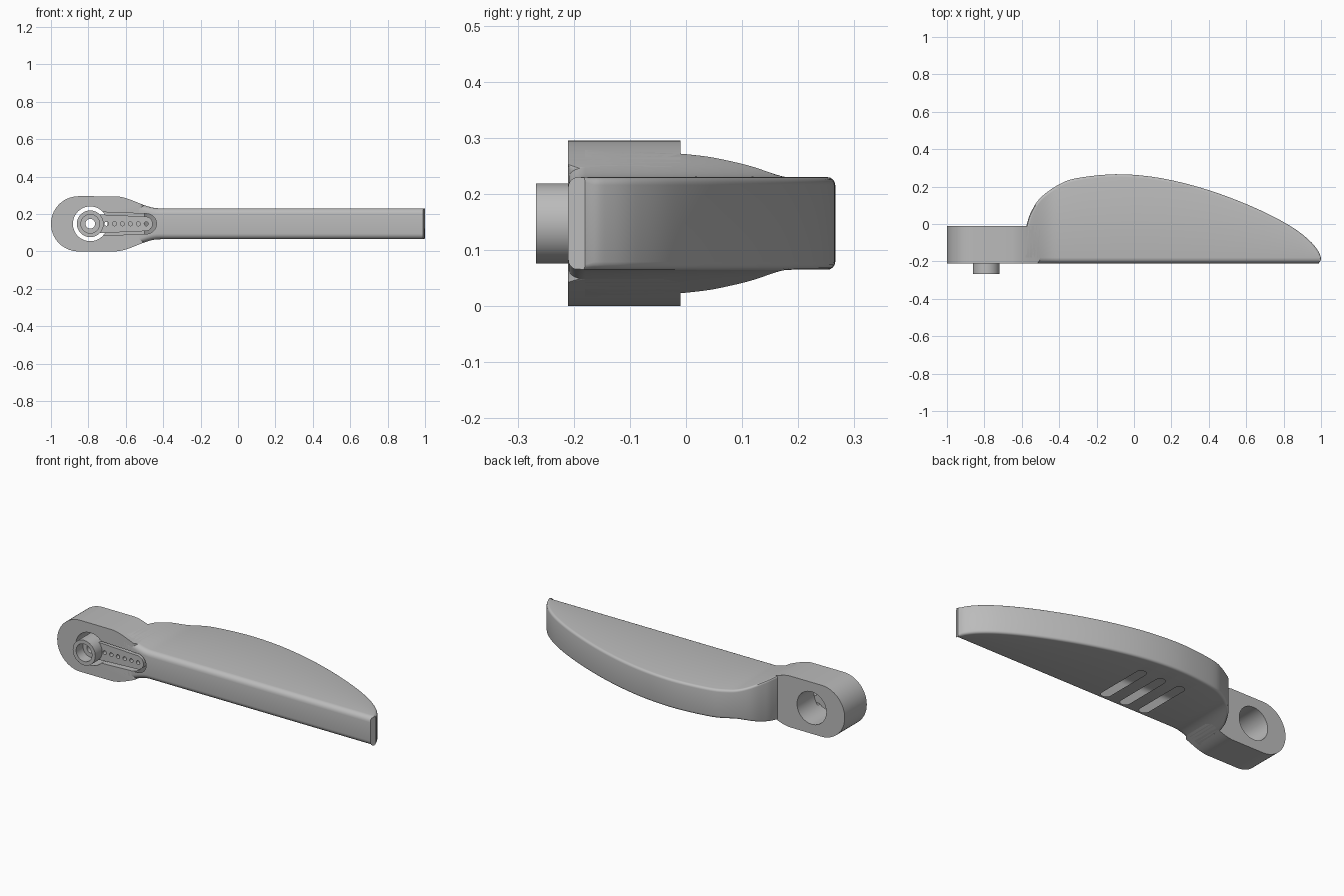
import bpy, bmesh, math
from mathutils import Vector

if "Cube" in bpy.data.objects:
    bpy.data.objects.remove(bpy.data.objects["Cube"], do_unlink=True)

ZC = 0.1475          # mid height
FRONT, HUB_BACK = -0.21, -0.01
HUB_X = -0.79        # shaft axis
ROUND = 0.03

mat = bpy.data.materials.new("plain grey")
mat.use_nodes = True
grey = (0.5, 0.5, 0.5, 1)
mat.diffuse_color = grey
mat.node_tree.nodes["Principled BSDF"].inputs["Base Color"].default_value = grey


def finish(bm, name):
    bmesh.ops.recalc_face_normals(bm, faces=bm.faces)
    mesh = bpy.data.meshes.new(name)
    bm.to_mesh(mesh)
    bm.free()
    mesh.materials.append(mat)
    ob = bpy.data.objects.new(name, mesh)
    bpy.context.collection.objects.link(ob)
    return ob


def prism(name, pts, axis, lo, hi, bevel=0):
    """Extrude a 2D outline along y or z, optionally rounding both rims."""
    bm = bmesh.new()
    place = (lambda u, v, t: (u, t, v)) if axis == "y" else (lambda u, v, t: (u, v, t))
    rings = [[bm.verts.new(place(u, v, t)) for u, v in pts] for t in (lo, hi)]
    n = len(pts)
    caps = [bm.faces.new(r) for r in rings]
    for i in range(n):
        j = (i + 1) % n
        bm.faces.new((rings[0][i], rings[0][j], rings[1][j], rings[1][i]))
    if bevel:
        rims = [e for f in caps for e in f.edges]
        bmesh.ops.bevel(bm, geom=rims, offset=bevel, segments=5, profile=0.5, affect="EDGES")
    return finish(bm, name)


def arc(cx, cy, r, a0, a1, n):
    angles = [math.radians(a0 + (a1 - a0) * i / n) for i in range(n + 1)]
    return [(cx + r * math.cos(a), cy + r * math.sin(a)) for a in angles]


def circle(cx, cy, r, n=48):
    return arc(cx, cy, r, 0, 360, n)[:-1]


def capsule(x1, r1, x2, r2):
    """Tapered slot outline along x at mid height."""
    return arc(x1, ZC, r1, 90, 270, 20) + arc(x2, ZC, r2, -90, 90, 20)


def cut(ob, cutter):
    cutter.hide_render = True
    m = ob.modifiers.new("cut", "BOOLEAN")
    m.operation, m.solver, m.object = "DIFFERENCE", "EXACT", cutter
    bpy.context.view_layer.objects.active = ob
    bpy.ops.object.modifier_apply(modifier=m.name)
    bpy.data.objects.remove(cutter, do_unlink=True)


def half_height(x):
    t = min(max((x + 0.66) / 0.24, 0), 1)
    return 0.1475 - 0.065 * t * t * (3 - 2 * t)


# Hub: rounded end flowing into the flare
top = [(-0.65 + 0.15 * i / 10, ZC + half_height(-0.65 + 0.15 * i / 10)) for i in range(11)]
bottom = [(x, 2 * ZC - z) for x, z in top]
hub = prism("hub", arc(-0.8525, ZC, 0.1475, 90, 270, 28) + bottom + top[::-1],
            "y", FRONT, HUB_BACK, ROUND)

# Blade: rounded sections lofted along its curved back edge
knots = [Vector(p) for p in (
    (-.58, -.04), (-.57, .01), (-.55, .065), (-.5, .14), (-.4, .212), (-.3, .246),
    (-.1, .266), (.1, .252), (.3, .21), (.5, .146), (.7, .062), (.85, -.02),
    (.94, -.09), (.985, -.145), (1, -.18))]


def curve(knots, steps):
    ext = [2 * knots[0] - knots[1]] + knots + [2 * knots[-1] - knots[-2]]
    for i in range(len(knots) - 1):
        a, b, c, d = ext[i:i + 4]
        for s in range(steps):
            t = s / steps
            yield 0.5 * (2 * b + (c - a) * t + (2 * a - 5 * b + 4 * c - d) * t ** 2
                         + (3 * b - a - 3 * c + d) * t ** 3)
    yield knots[-1]


edge = list(curve(knots, 6))
bm = bmesh.new()
sections = []
for i, p in enumerate(edge):
    tangent = (edge[min(i + 1, len(edge) - 1)] - edge[max(i - 1, 0)]).normalized()
    inward = Vector((tangent.y, -tangent.x))
    rf = min(ROUND, (p.y - FRONT) * 0.6)
    rb = min(0.014, (p.y - FRONT) * 0.3)
    half = []
    for k in range(6):
        a = math.pi / 2 * k / 5
        x = min(p.x, 0.988 + 0.012 * (1 - math.cos(a)))
        half.append((x, FRONT + rf * (1 - math.cos(a)), half_height(x) - rf * (1 - math.sin(a))))
    for k in range(5):
        a = math.pi / 2 * k / 4
        q = p + inward * rb * (1 - math.sin(a))
        half.append((q.x, q.y, half_height(q.x) - rb * (1 - math.cos(a))))
    ring = [(x, y, ZC + h) for x, y, h in half] + [(x, y, ZC - h) for x, y, h in half[::-1]]
    sections.append([bm.verts.new(v) for v in ring])
for r0, r1 in zip(sections, sections[1:]):
    for i in range(len(r0)):
        j = (i + 1) % len(r0)
        bm.faces.new((r0[i], r0[j], r1[j], r1[i]))
bm.faces.new(sections[0])
bm.faces.new(sections[-1])
blade = finish(bm, "blade")

# Shaft opening and the pocket for the horn
cut(hub, prism("cutter", circle(HUB_X, ZC, 0.093), "y", -0.4, 0.2))
for part in (hub, blade):
    cut(part, prism("cutter", capsule(HUB_X, 0.065, -0.49, 0.054), "y", -0.4, -0.165))

# Three blind grooves under the blade
for x in (-0.195, -0.07, 0.055):
    groove = arc(x, 0.12, 0.027, 0, 180, 14) + arc(x, -0.15, 0.027, 180, 360, 14)
    cut(blade, prism("cutter", groove, "z", -0.1, 0.165))

# Horn: drilled arm and stepped hollow boss
horn_arm = prism("horn_arm", capsule(HUB_X, 0.052, -0.495, 0.039), "y", -0.205, -0.165)
for i in range(6):
    cut(horn_arm, prism("cutter", circle(-0.703 + 0.0425 * i, ZC, 0.011, 16), "y", -0.4, 0))
horn_boss = prism("horn_boss", circle(HUB_X, ZC, 0.0715), "y", -0.267, -0.16)
for part in (horn_arm, horn_boss):
    cut(part, prism("cutter", circle(HUB_X, ZC, 0.05), "y", -0.4, -0.205))
    cut(part, prism("cutter", circle(HUB_X, ZC, 0.026, 24), "y", -0.4, 0))

# Smooth the curved faces, keep real edges crisp
bpy.ops.object.select_all(action="DESELECT")
for ob in (hub, blade, horn_arm, horn_boss):
    ob.select_set(True)
bpy.context.view_layer.objects.active = hub
bpy.ops.object.shade_smooth_by_angle(angle=math.radians(30))
